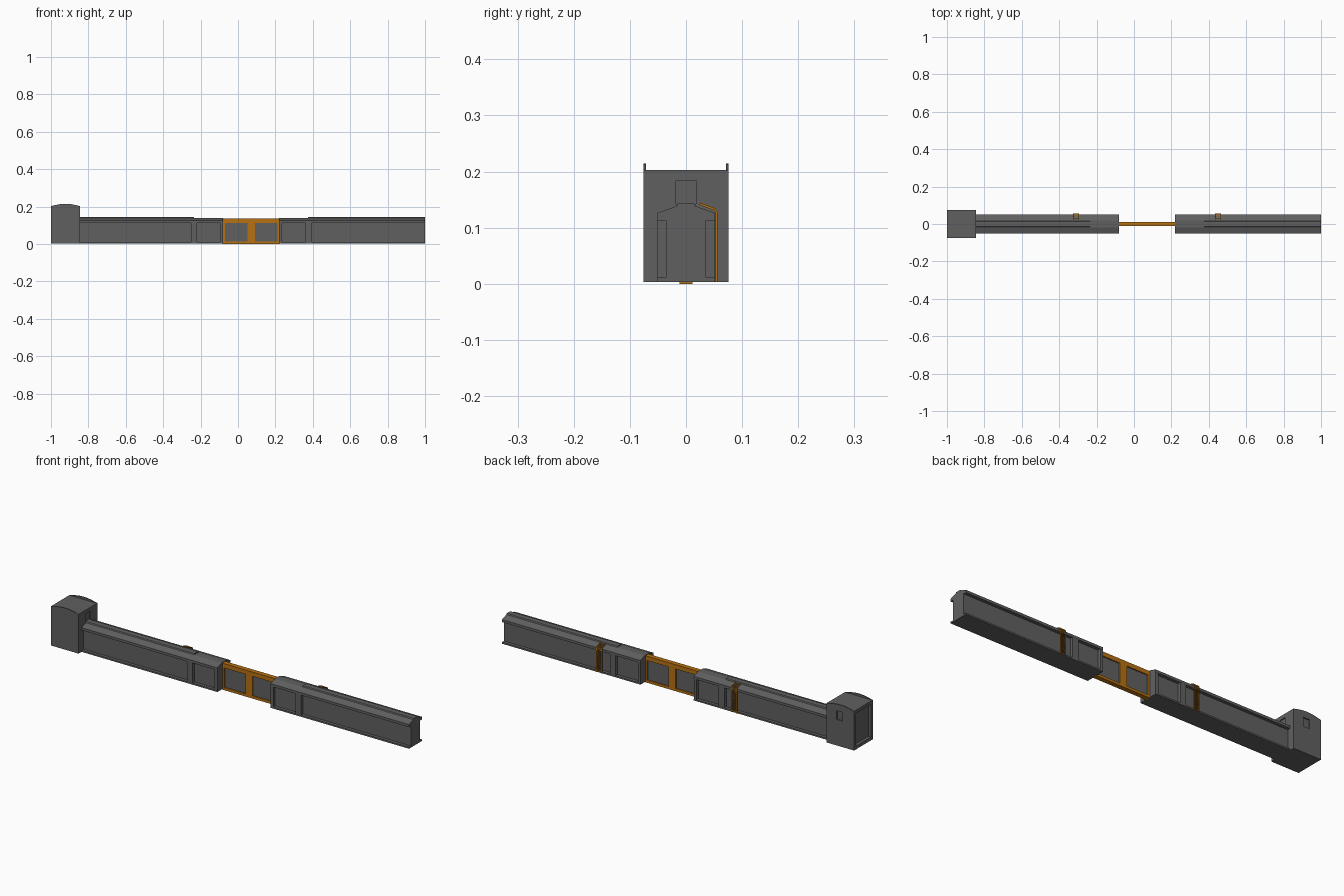
import bpy, bmesh, math
from mathutils import Vector

if "Cube" in bpy.data.objects:
    bpy.data.objects.remove(bpy.data.objects["Cube"])


def material(name, rgb):
    m = bpy.data.materials.new(name)
    m.diffuse_color = (*rgb, 1)
    m.use_nodes = True
    m.node_tree.nodes["Principled BSDF"].inputs["Base Color"].default_value = m.diffuse_color
    return m


GREY = material("dark grey", (0.118, 0.118, 0.118))
ORANGE = material("orange", (0.47, 0.165, 0.006))
MID = 0.07  # mirror plane between the two halls


def finish(name, bm, mat):
    bmesh.ops.recalc_face_normals(bm, faces=bm.faces)
    me = bpy.data.meshes.new(name)
    bm.to_mesh(me)
    bm.free()
    me.materials.append(mat)
    ob = bpy.data.objects.new(name, me)
    bpy.context.collection.objects.link(ob)
    return ob


def add_box(bm, x0, x1, y0, y1, z0, z1):
    vs = bmesh.ops.create_cube(bm, size=1)["verts"]
    for v in vs:
        v.co = Vector((x0 if v.co.x < 0 else x1, y0 if v.co.y < 0 else y1,
                       z0 if v.co.z < 0 else z1))


def box(name, mat, *dims):
    bm = bmesh.new()
    add_box(bm, *dims)
    return finish(name, bm, mat)


def prism(name, mat, pts, a, b, axis):
    """Extrude a 2D profile along x (points are y,z) or y (points are x,z)."""
    bm = bmesh.new()
    put = (lambda p, t: (t, p[0], p[1])) if axis == "x" else (lambda p, t: (p[0], t, p[1]))
    f = bm.faces.new([bm.verts.new(put(p, a)) for p in pts])
    ext = bmesh.ops.extrude_face_region(bm, geom=[f])["geom"]
    for v in ext:
        if isinstance(v, bmesh.types.BMVert):
            v.co[0 if axis == "x" else 1] = b
    return finish(name, bm, mat)


def cut(ob, *dims):
    cutter = box("cutter", GREY, *dims)
    cutter.hide_render = True
    mod = ob.modifiers.new("cut", "BOOLEAN")
    mod.operation, mod.solver, mod.object = "DIFFERENCE", "EXACT", cutter
    bpy.context.view_layer.objects.active = ob
    bpy.ops.object.modifier_apply(modifier=mod.name)
    bpy.data.objects.remove(cutter)


def sym(half):
    """Close a y-symmetric profile from its positive half."""
    return half + [(-y, z) for y, z in reversed(half)]


# Two halls, mirrored about MID: s = -1 left, s = +1 right
for s, side in ((-1, "left"), (1, "right")):
    end = 0.93 if s > 0 else 0.925

    def span(a, b):
        return sorted((MID + s * a, MID + s * b))

    # floor, recessed core wall and sloped roof
    box(side + "_floor", GREY, *span(0.15, end), -0.052, 0.052, 0.003, 0.011)
    box(side + "_core_wall", GREY, *span(0.152, end), -0.036, 0.036, 0.009, 0.12)
    prism(side + "_roof", GREY, sym([(0.052, 0.113), (0.052, 0.126), (0.018, 0.138)]),
          *span(0.15, end), "x")
    # raised ridge on the outer part
    prism(side + "_ridge", GREY, sym([(0.018, 0.137), (0.014, 0.143)]),
          *span(0.305, end), "x")
    # posts framing the short bay
    for i, (a, b) in enumerate(((0.15, 0.165), (0.29, 0.322))):
        box(f"{side}_post_{i}", GREY, *span(a, b), -0.0515, 0.0515, 0.009, 0.115)

    # ladder on the back, bending over the roof
    bm = bmesh.new()
    cx = MID + s * 0.38
    x0, x1 = cx - 0.016, cx + 0.016
    for i in range(16):
        z = 0.008 + i * 0.0078
        add_box(bm, x0, x1, 0.0525, 0.0555, z, z + 0.0032)
    for i in range(4):
        t = i / 3.5
        y, z = 0.052 - 0.026 * t, 0.1315 + 0.0095 * t
        add_box(bm, x0, x1, y - 0.0016, y + 0.0016, z - 0.0012, z + 0.0015)
    finish(side + "_ladder_rungs", bm, ORANGE)
    rail = [(0.0525, 0.003), (0.0565, 0.003), (0.0565, 0.128), (0.052, 0.1345),
            (0.025, 0.1445), (0.024, 0.1405), (0.0495, 0.131), (0.0525, 0.127)]
    for j, xa in enumerate((x0, x1 - 0.004)):
        prism(f"{side}_ladder_rail_{j}", ORANGE, rail, xa, xa + 0.004, "x")

# Head block with recessed end and small windows
head = box("head_block", GREY, -1.0, -0.845, -0.076, 0.076, 0.003, 0.203)
cut(head, -1.05, -0.985, -0.06, 0.06, 0.02, 0.187)
cut(head, -0.85, -0.8, -0.018, 0.018, 0.142, 0.184)
cut(head, -0.936, -0.902, 0.07, 0.1, 0.135, 0.18)

# Arched parapets on both sides of the head roof
N = 10
arch = [(-1.0, 0.198)]
for i in range(N + 1):
    t = i / N
    arch.append((-1.0 + 0.155 * t, 0.202 + 0.0125 * math.sin(math.pi * t)))
arch.append((-0.845, 0.198))
for y0, n in ((-0.076, "front"), (0.071, "back")):
    prism(n + "_parapet", GREY, arch, y0, y0 + 0.005, "y")

# Orange gate between the halls: frame bars and centre post around grey panels
bm = bmesh.new()
for x0, x1, z0, z1 in ((-0.082, 0.222, 0.0, 0.013), (-0.082, 0.222, 0.113, 0.135),
                       (-0.08, -0.07, 0.013, 0.113), (0.21, 0.22, 0.013, 0.113),
                       (0.05, 0.09, 0.013, 0.113)):
    add_box(bm, x0, x1, -0.012, 0.012, z0, z1)
finish("gate_frame", bm, ORANGE)
box("gate_panel", GREY, -0.08, 0.22, -0.006, 0.006, 0.008, 0.12)
